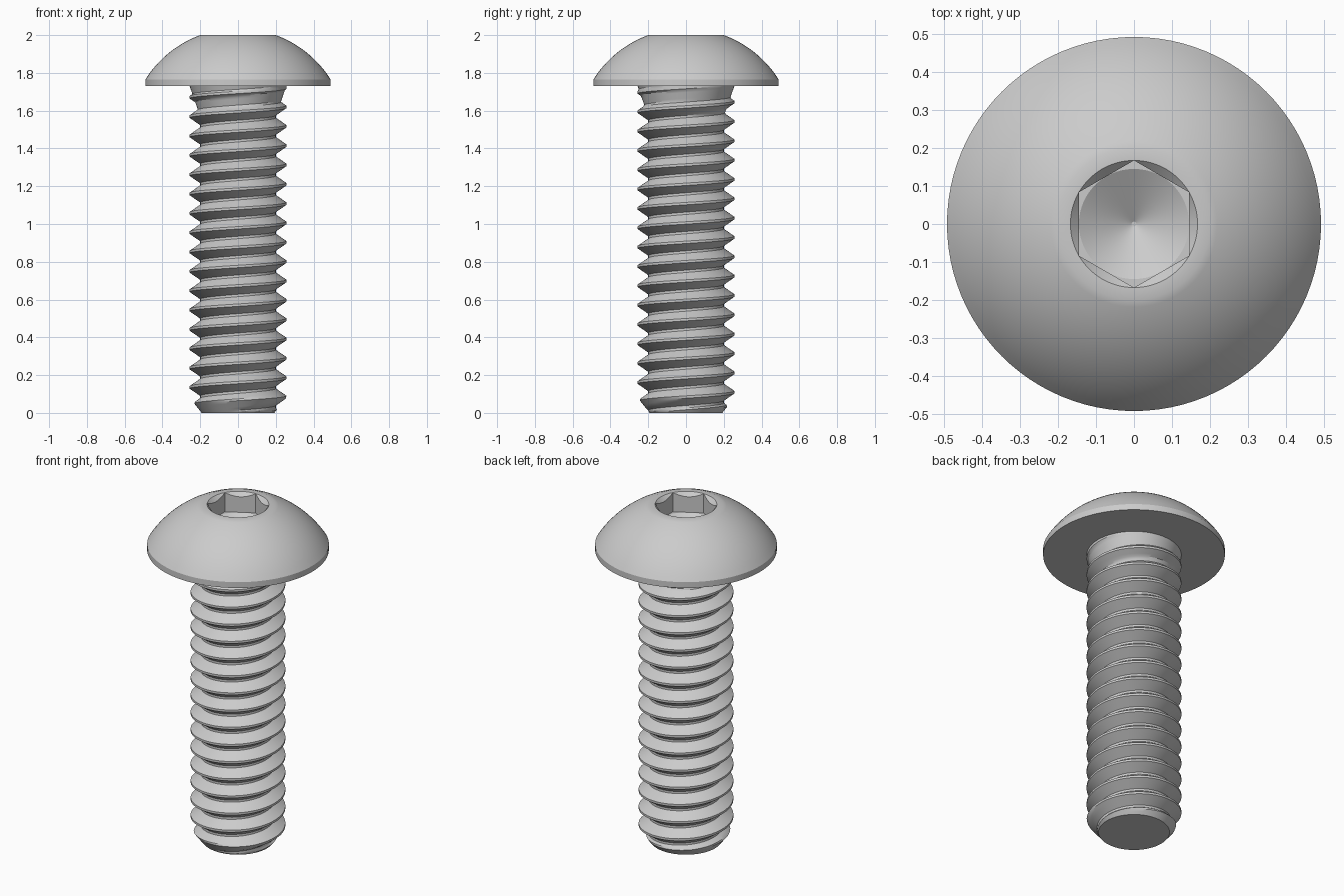
import bpy, bmesh
from math import sin, cos, pi, sqrt, radians

cube = bpy.data.objects.get("Cube")
if cube:
    bpy.data.objects.remove(cube, do_unlink=True)

SEG = 96
HEAD_Z, TOP_Z = 1.73, 2.0
HEAD_R, SHANK_R, ROOT_R, TIP_R = 0.491, 0.256, 0.2, 0.192
PITCH = 0.1024

steel = bpy.data.materials.new("light grey steel")
steel.use_nodes = True
grey = (0.6, 0.6, 0.6, 1)
steel.diffuse_color = grey
steel.node_tree.nodes["Principled BSDF"].inputs["Base Color"].default_value = grey


def finish(bm, name):
    bmesh.ops.recalc_face_normals(bm, faces=bm.faces)
    mesh = bpy.data.meshes.new(name)
    bm.to_mesh(mesh)
    bm.free()
    mesh.materials.append(steel)
    obj = bpy.data.objects.new(name, mesh)
    bpy.context.collection.objects.link(obj)
    bpy.ops.object.select_all(action='DESELECT')
    obj.select_set(True)
    bpy.context.view_layer.objects.active = obj
    bpy.ops.object.shade_smooth_by_angle(angle=radians(28))


def ring(bm, radius, height):
    """Ring of vertices; radius and height are functions of the angle."""
    angles = [2 * pi * i / SEG for i in range(SEG)]
    return [bm.verts.new((radius(a) * cos(a), radius(a) * sin(a), height(a))) for a in angles]


# Head: lathed dome with countersunk hex socket and conical floor
FLAT_R, RIM_R, FLOOR_Z = 0.1445, 0.1445 / cos(pi / 6), 1.885
CONE_SLOPE, CONE_TIP = 0.6, 0.006
CENTRE_Z = 1.455
DOME_R = sqrt(0.2 ** 2 + (TOP_Z - CENTRE_Z) ** 2)


def hex_radius(a):
    return FLAT_R / cos((a + pi / 6) % (pi / 3) - pi / 6)


def constant(value):
    return lambda a: value


bm = bmesh.new()
profile = [(SHANK_R, HEAD_Z), (HEAD_R, HEAD_Z)]
for i in range(17):
    r = HEAD_R + (0.2 - HEAD_R) * i / 16
    profile.append((r, CENTRE_Z + sqrt(DOME_R ** 2 - r * r)))
profile.append((RIM_R, TOP_Z))
rings = [ring(bm, constant(r), constant(z)) for r, z in profile]
rings.append(ring(bm, hex_radius, lambda a: TOP_Z - (RIM_R - hex_radius(a))))
rings.append(ring(bm, hex_radius, constant(FLOOR_Z)))
rings.append(ring(bm, constant(FLAT_R), constant(FLOOR_Z)))
for r in (FLAT_R * 0.9, FLAT_R * 0.5, CONE_TIP):
    rings.append(ring(bm, constant(r), constant(FLOOR_Z - CONE_SLOPE * (FLAT_R - r))))
for low, high in zip(rings, rings[1:]):
    for i in range(SEG):
        j = (i + 1) % SEG
        bm.faces.new((low[i], low[j], high[j], high[i]))
bm.faces.new(rings[-1])
bmesh.ops.remove_doubles(bm, verts=bm.verts, dist=1e-5)
finish(bm, "button_head")

# Threaded shank: helical sweep, chamfered tip, tapered neck
CREST_Z, TURNS, TURNS_BELOW = 1.62, 21, 18
CREST_HALF, FLANK = 0.0625, 0.375
flank = [CREST_HALF + FLANK * i / 4 for i in range(5)]
offsets = [-0.5] + [-u for u in reversed(flank)] + flank + [0.5]


def thread_point(k, u):
    a = 2 * pi * (k % SEG) / SEG
    z = CREST_Z + PITCH * (k / SEG - TURNS_BELOW + u)
    z = min(max(z, 0.0), HEAD_Z)
    t = min(max((abs(u) - CREST_HALF) / FLANK, 0), 1)
    r = SHANK_R + (ROOT_R - SHANK_R) * t
    r = max(r, SHANK_R - 0.35 * (HEAD_Z - z))
    r = min(r, TIP_R + 0.8 * z)
    return (r * cos(a), r * sin(a), z)


bm = bmesh.new()
rows = [[bm.verts.new(thread_point(k, u)) for u in offsets] for k in range(TURNS * SEG + 1)]
for a, b in zip(rows, rows[1:]):
    for j in range(len(offsets) - 1):
        quad = (a[j], b[j], b[j + 1], a[j + 1])
        heights = [v.co.z for v in quad]
        if max(heights) > 1e-6 and min(heights) < HEAD_Z - 1e-6:
            bm.faces.new(quad)
bmesh.ops.delete(bm, geom=[v for v in bm.verts if not v.link_faces], context='VERTS')
bmesh.ops.remove_doubles(bm, verts=bm.verts, dist=1e-5)
tip = [e for e in bm.edges if e.is_boundary and all(v.co.z < 1e-4 for v in e.verts)]
bmesh.ops.edgeloop_fill(bm, edges=tip)
finish(bm, "threaded_shank")
